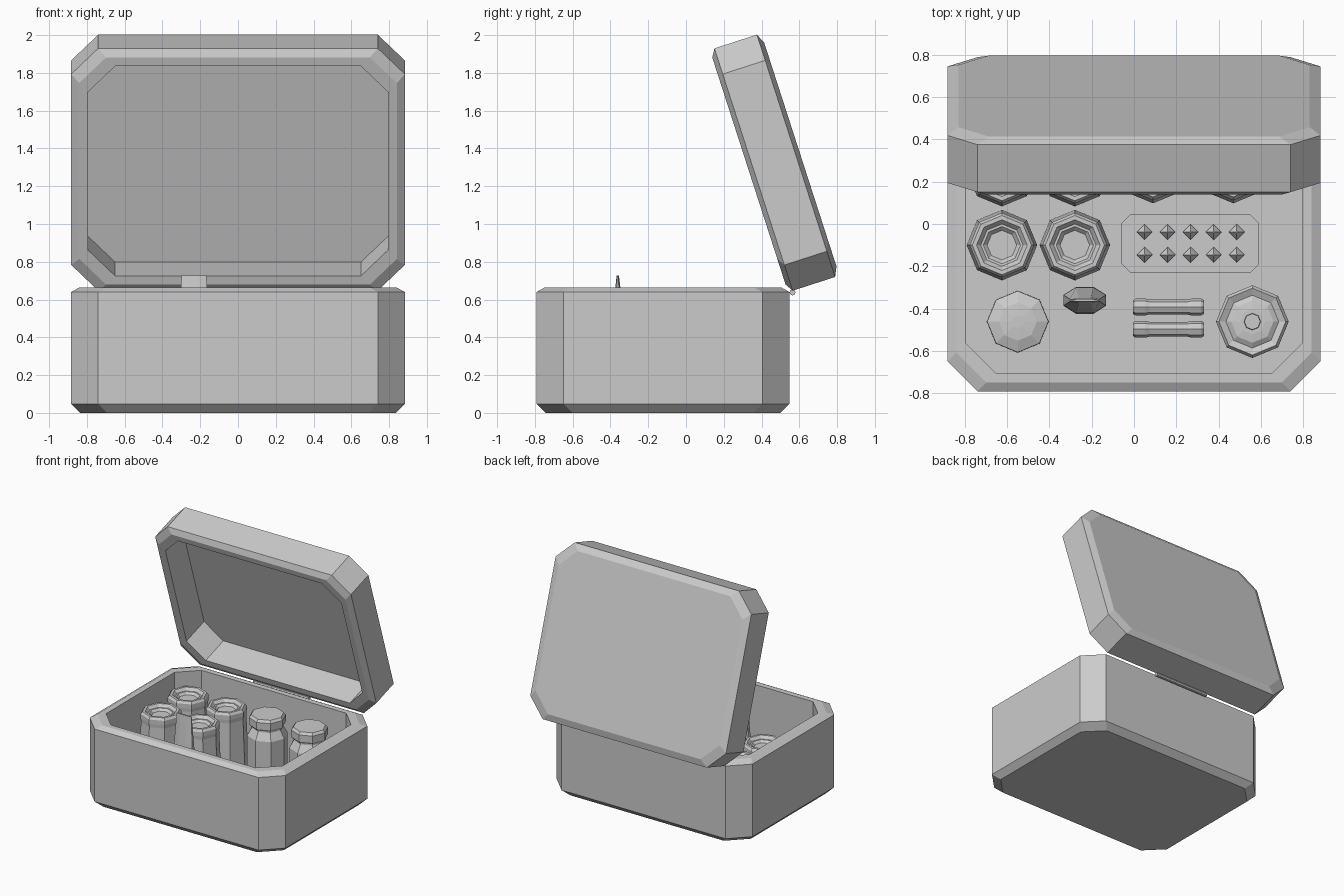
import bpy, bmesh, math
from mathutils import Matrix

if "Cube" in bpy.data.objects:
    bpy.data.objects.remove(bpy.data.objects["Cube"])


def loft(name, rings, loc=(0, 0, 0), rot=(0, 0, 0)):
    """Skin a stack of equal-length point rings and cap both ends."""
    bm = bmesh.new()
    loops = [[bm.verts.new(p) for p in ring] for ring in rings]
    n = len(loops[0])
    for a, b in zip(loops, loops[1:]):
        for i in range(n):
            j = (i + 1) % n
            bm.faces.new((a[i], a[j], b[j], b[i]))
    bm.faces.new(loops[0])
    bm.faces.new(loops[-1])
    bmesh.ops.recalc_face_normals(bm, faces=bm.faces)
    me = bpy.data.meshes.new(name)
    bm.to_mesh(me)
    bm.free()
    ob = bpy.data.objects.new(name, me)
    ob.location, ob.rotation_euler = loc, rot
    bpy.context.collection.objects.link(ob)
    return ob


def octagon(hx, hy, c, z, cy=0.0):
    """Rectangle with cut corners."""
    pts = [(hx, -hy + c), (hx, hy - c), (hx - c, hy), (-hx + c, hy),
           (-hx, hy - c), (-hx, -hy + c), (-hx + c, -hy), (hx - c, -hy)]
    return [(x, y + cy, z) for x, y in pts]


def turned(name, profile, loc, rot=(0, 0, 0), sides=8, sx=1, sy=1):
    """Faceted lathe from (radius, height) points."""
    rings = [[(sx * r * math.cos(2 * math.pi * i / sides),
               sy * r * math.sin(2 * math.pi * i / sides), z)
              for i in range(sides)] for r, z in profile]
    return loft(name, rings, loc, rot)


HX, HY, CUT = 0.883, 0.67, 0.143
FLOOR = 0.055

# Chest base: outer wall, bevelled rim, inner cavity
base = [(0.048, 0), (0, 0.048), (0, 0.64), (0.042, 0.663), (0.087, 0.663), (0.087, FLOOR)]
loft("chest_base", [octagon(HX - i, HY - i, CUT, z) for i, z in base], (0, -0.122, 0))

# Lid, modelled closed about its hinge line then swung open
lid = [(0.052, 0.26), (0, 0.236), (0, 0), (0.042, -0.026), (0.09, -0.026), (0.09, 0.212)]
loft("chest_lid", [octagon(HX - i, 0.674 - i, CUT, z, -0.674) for i, z in lid],
     (0, 0.565, 0.647), (math.radians(-72.1), 0, 0))

# Hinge barrel
turned("hinge", [(0.016, -0.25), (0.016, 0.25)], (0, 0.564, 0.638), (0, math.pi / 2, 0))

# Four tall pots with recessed tops
pot = [(0.16, 0), (0.167, 0.03), (0.15, 0.47), (0.153, 0.5), (0.153, 0.54), (0.14, 0.56),
       (0.12, 0.56), (0.1, 0.535), (0.088, 0.535), (0.07, 0.515)]
pot = [(r, z * (0.56 - FLOOR) / 0.56) for r, z in pot]
for i, x in enumerate((-0.625, -0.28)):
    for j, y in enumerate((-0.1, 0.25)):
        turned(f"pot_{i}{j}", pot, (x, y, FLOOR))

# Two capped jars
for i, x in enumerate((0.09, 0.47)):
    turned(f"jar_body_{i}", [(0.14, 0), (0.152, 0.03), (0.152, 0.37), (0.118, 0.43), (0.118, 0.47)],
           (x, 0.25, FLOOR))
    turned(f"jar_cap_{i}", [(0.128, 0.445), (0.138, 0.46), (0.138, 0.515), (0.122, 0.535)],
           (x, 0.25, FLOOR))

# Squeezed tube standing on its cap end, crimped at the top
tube = [(0.075, 0.045, FLOOR), (0.1, 0.064, 0.12), (0.1, 0.06, 0.2),
        (0.07, 0.014, 0.66), (0.066, 0.006, 0.728)]
loft("squeeze_tube", [[(a * math.cos((i + .5) * math.pi / 4) / math.cos(math.pi / 8),
                        b * math.sin((i + .5) * math.pi / 4) / math.cos(math.pi / 8), z)
                       for i in range(8)] for a, b, z in tube], (-0.233, -0.361, 0))

# Low round puck
turned("round_puck", [(0.14, 0), (0.147, 0.02), (0.145, 0.08), (0.09, 0.1), (0.03, 0.105)],
       (-0.55, -0.462, FLOOR))

# Stepped round dish with a small centre knob
turned("dish", [(0.155, 0), (0.17, 0.04), (0.172, 0.15), (0.158, 0.17), (0.125, 0.155),
                (0.1, 0.17), (0.06, 0.175), (0.04, 0.175), (0.038, 0.2)], (0.56, -0.462, FLOOR))

# Two slim rods lying on the floor
rod = [(0.032, -0.168), (0.04, -0.155), (0.04, -0.11), (0.035, -0.09),
       (0.035, 0.09), (0.04, 0.11), (0.04, 0.155), (0.032, 0.168)]
for i, y in enumerate((-0.393, -0.498)):
    turned(f"rod_{i}", rod, (0.163, y, FLOOR + 0.036), (0, math.pi / 2, 0))

# Tray with two rows of pointed studs
loft("stud_tray", [octagon(0.325, 0.137, 0.04, z) for z in (0, 0.05)], (0.267, -0.093, FLOOR))
for i in range(5):
    for j in range(2):
        turned(f"stud_{i}{j}", [(0.037, 0), (0.037, 0.02), (0.004, 0.06)],
               (0.05 + 0.109 * i, -0.038 - 0.108 * j, FLOOR + 0.05), sides=4)
